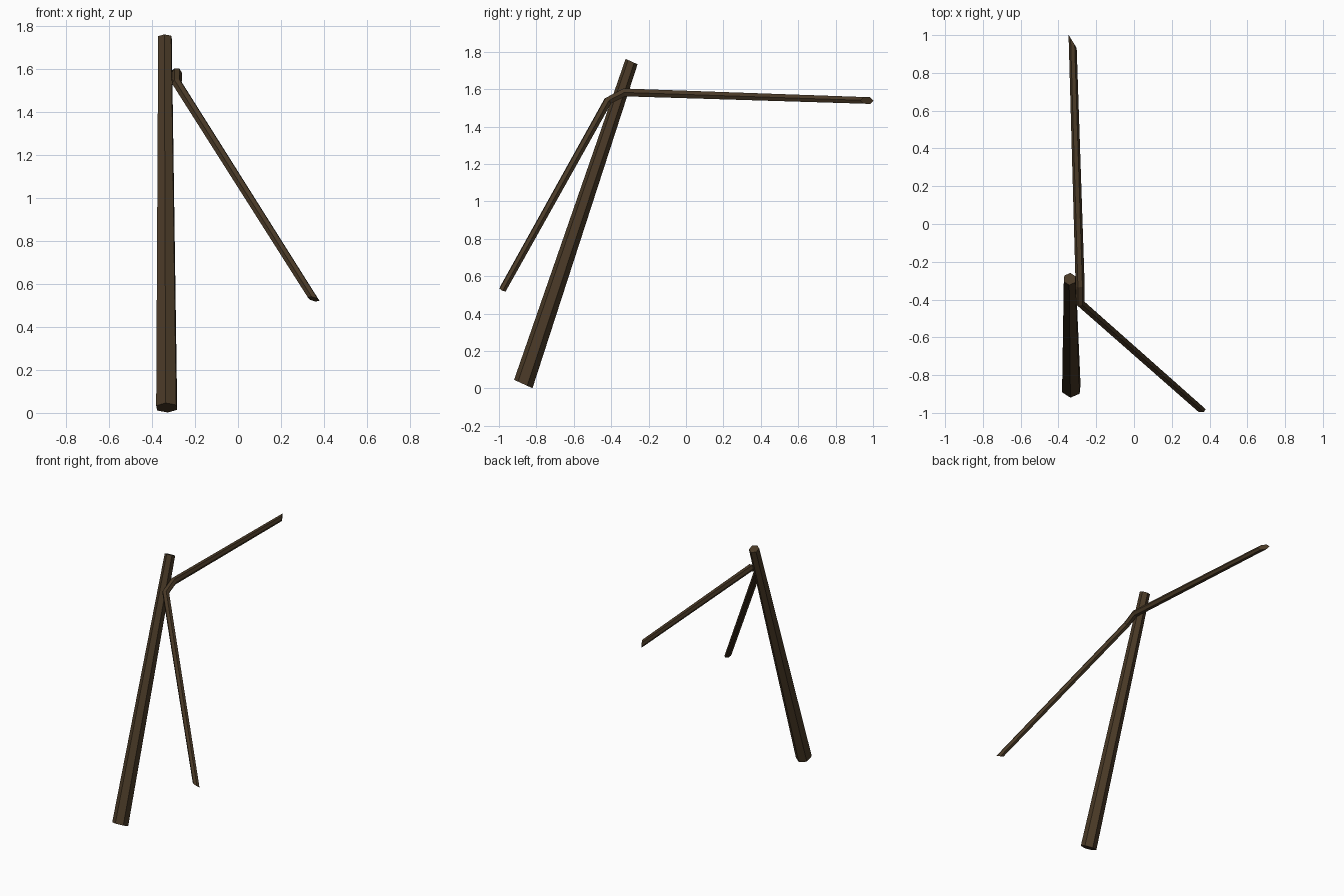
import bpy, bmesh, math
from mathutils import Vector

if "Cube" in bpy.data.objects:
    bpy.data.objects.remove(bpy.data.objects["Cube"])

bark = bpy.data.materials.new("dark_brown_wood")
bark.diffuse_color = (0.068, 0.042, 0.020, 1)
bark.use_nodes = True
bark.node_tree.nodes["Principled BSDF"].inputs["Base Color"].default_value = bark.diffuse_color

SIDES = 6


def pole(name, path, radii, start_normal, end_normal, phase, ref):
    """Faceted tube along a path with mitred joints and slanted end cuts."""
    pts = [Vector(p) for p in path]
    dirs = [(b - a).normalized() for a, b in zip(pts, pts[1:])]
    normals = [Vector(start_normal)]
    normals += [a + b for a, b in zip(dirs, dirs[1:])]
    normals.append(Vector(end_normal))
    u = Vector(ref)
    u = (u - dirs[0] * u.dot(dirs[0])).normalized()

    bm = bmesh.new()
    rings = []
    for i, (c, r, n) in enumerate(zip(pts, radii, normals)):
        d = dirs[max(i - 1, 0)]
        if i >= 2:  # carry the frame round the joint
            u = dirs[i - 2].rotation_difference(d) @ u
        v = d.cross(u)
        ring = []
        for k in range(SIDES):
            a = math.radians(phase) + k * math.tau / SIDES
            o = (u * math.cos(a) + v * math.sin(a)) * r
            o -= d * (o.dot(n) / d.dot(n))  # slide onto the cut plane
            ring.append(bm.verts.new(c + o))
        rings.append(ring)
    for a, b in zip(rings, rings[1:]):
        for k in range(SIDES):
            j = (k + 1) % SIDES
            bm.faces.new((a[k], a[j], b[j], b[k]))
    bm.faces.new(rings[0][::-1])
    bm.faces.new(rings[-1])
    bmesh.ops.recalc_face_normals(bm, faces=bm.faces)
    me = bpy.data.meshes.new(name)
    bm.to_mesh(me)
    bm.free()
    me.materials.append(bark)
    ob = bpy.data.objects.new(name, me)
    bpy.context.collection.objects.link(ob)
    return ob


# thick leaning post
pole("leaning_post",
     [(-0.332, -0.87, 0.024), (-0.34, -0.291, 1.748)], [0.054, 0.035],
     (0, 0.41, 0.91), (0, 0.41, 0.91), 25, (1, 0, 0))

# thin bent branch resting against the post, with slanted cut ends
axis = Vector((0.487, -0.435, -0.76))
tip_side = Vector((0.85, 0.2, 0.4))
pole("bent_branch",
     [(-0.325, 0.967, 1.54), (-0.285, -0.33, 1.583),
      (-0.285, -0.418, 1.537), (0.352, -0.98, 0.53)],
     [0.0205, 0.024, 0.023, 0.0205],
     (0.85, 0.52, 0), axis - tip_side, 0, (1, 0, 0))
